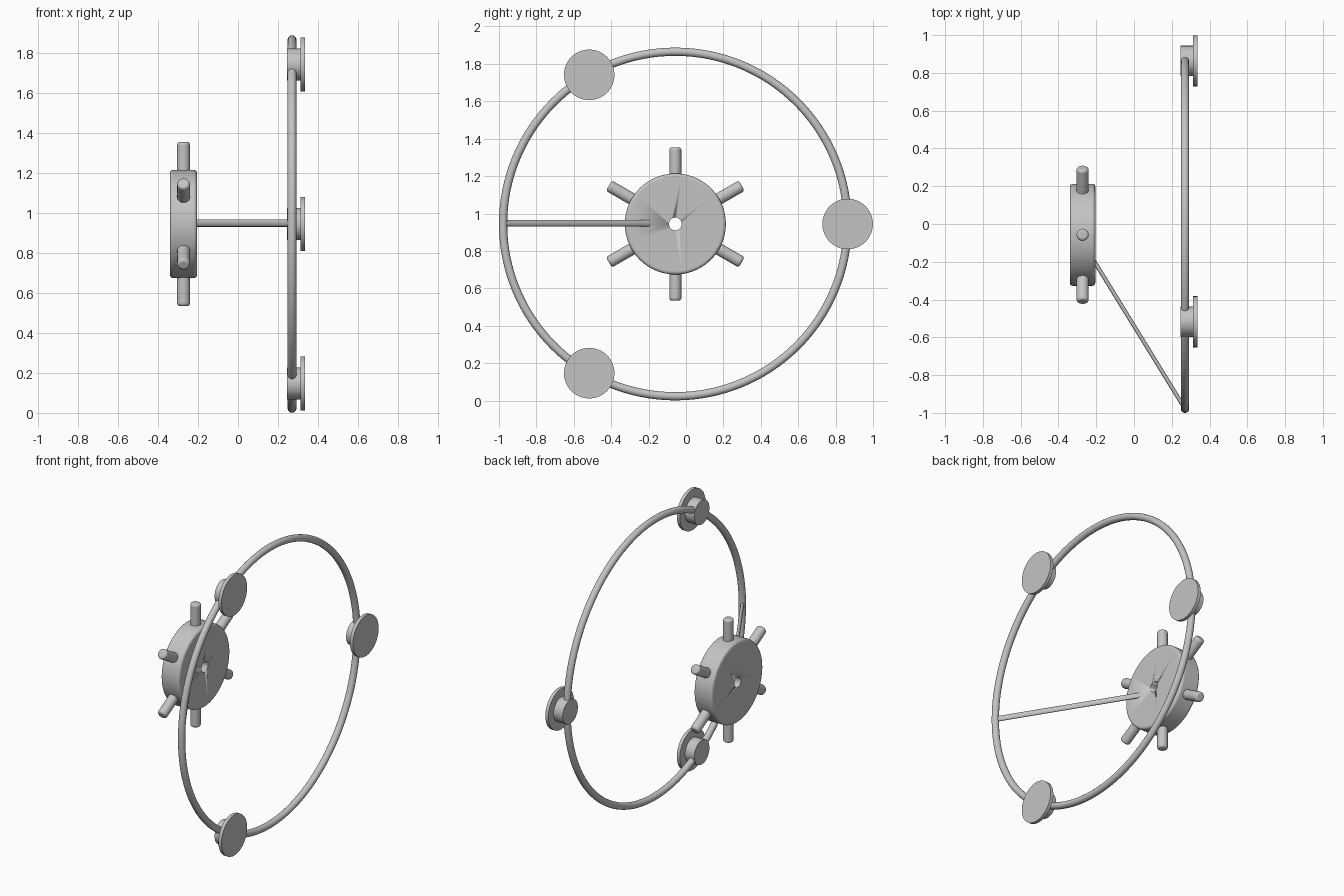
import bpy, math
from mathutils import Vector, Matrix

cube = bpy.data.objects.get("Cube")
if cube:
    bpy.data.objects.remove(cube)

grey = bpy.data.materials.new("plain grey")
grey.use_nodes = True
grey.diffuse_color = (0.55, 0.55, 0.55, 1)
grey.node_tree.nodes["Principled BSDF"].inputs["Base Color"].default_value = (0.55, 0.55, 0.55, 1)

CY, CZ = -0.057, 0.944      # shared axis of wheel and knob
RING_X, RING_R, TUBE = 0.27, 0.921, 0.022
KNOB_X = -0.272


def finish(obj, name):
    obj.name = name
    obj.data.name = name
    obj.data.materials.append(grey)
    bpy.ops.object.select_all(action='DESELECT')
    obj.select_set(True)
    bpy.context.view_layer.objects.active = obj
    bpy.ops.object.shade_smooth_by_angle(angle=math.radians(35))
    return obj


def rod(name, start, end, radius, sides=48, bevel=0, squash=1):
    """Cylinder between two points; squash narrows its horizontal width."""
    a, b = Vector(start), Vector(end)
    d = (b - a).normalized()
    up = Vector((0, 0, 1)) if abs(d.z) < 0.9 else Vector((0, 1, 0))
    side = up.cross(d).normalized()
    turn = Matrix((side, d.cross(side), d)).transposed().to_4x4()
    bpy.ops.mesh.primitive_cylinder_add(vertices=sides, radius=radius, depth=(b - a).length)
    obj = bpy.context.object
    obj.data.transform(Matrix.Diagonal((squash, 1, 1, 1)))
    obj.matrix_world = Matrix.Translation((a + b) / 2) @ turn
    if bevel:
        mod = obj.modifiers.new("rounded edges", 'BEVEL')
        mod.width, mod.segments = bevel, 4
        mod.limit_method = 'ANGLE'
        mod.angle_limit = math.radians(40)
    return finish(obj, name)


def around(x, radius, degrees):
    t = math.radians(degrees)
    return (x, CY + radius * math.cos(t), CZ + radius * math.sin(t))


# Large ring
bpy.ops.mesh.primitive_torus_add(major_segments=128, minor_segments=20, major_radius=RING_R,
                                 minor_radius=TUBE, location=(RING_X, CY, CZ),
                                 rotation=(0, math.pi / 2, 0))
finish(bpy.context.object, "ring")

# Three pads on the ring, each a short stem with a wide disc
for i in range(3):
    ang = i * 120
    rod(f"pad_stem_{i + 1}", around(0.246, RING_R, ang), around(0.316, RING_R, ang), 0.08)
    rod(f"pad_disc_{i + 1}", around(0.313, RING_R, ang), around(0.335, RING_R, ang), 0.135, 64)

# Thick round knob with a bored centre
knob = rod("knob", (-0.34, CY, CZ), (-0.205, CY, CZ), 0.27, 96, bevel=0.016)
bore = rod("bore_cutter", (-0.5, CY, CZ), (0, CY, CZ), 0.034, 32)
bore.hide_render = True
bore.hide_set(True)
cut = knob.modifiers.new("bore", 'BOOLEAN')
cut.object = bore
cut.operation = 'DIFFERENCE'
cut.solver = 'EXACT'

# Six rounded handles around the knob
for i in range(6):
    ang = 30 + i * 60
    rod(f"handle_{i + 1}", around(KNOB_X, 0.22, ang), around(KNOB_X, 0.41, ang), 0.032, 32, bevel=0.014)

# Flattened arm joining ring and knob
rod("arm", (RING_X, CY - RING_R, CZ + 0.004), (-0.212, -0.195, CZ + 0.004), 0.018, 24, squash=0.6)
